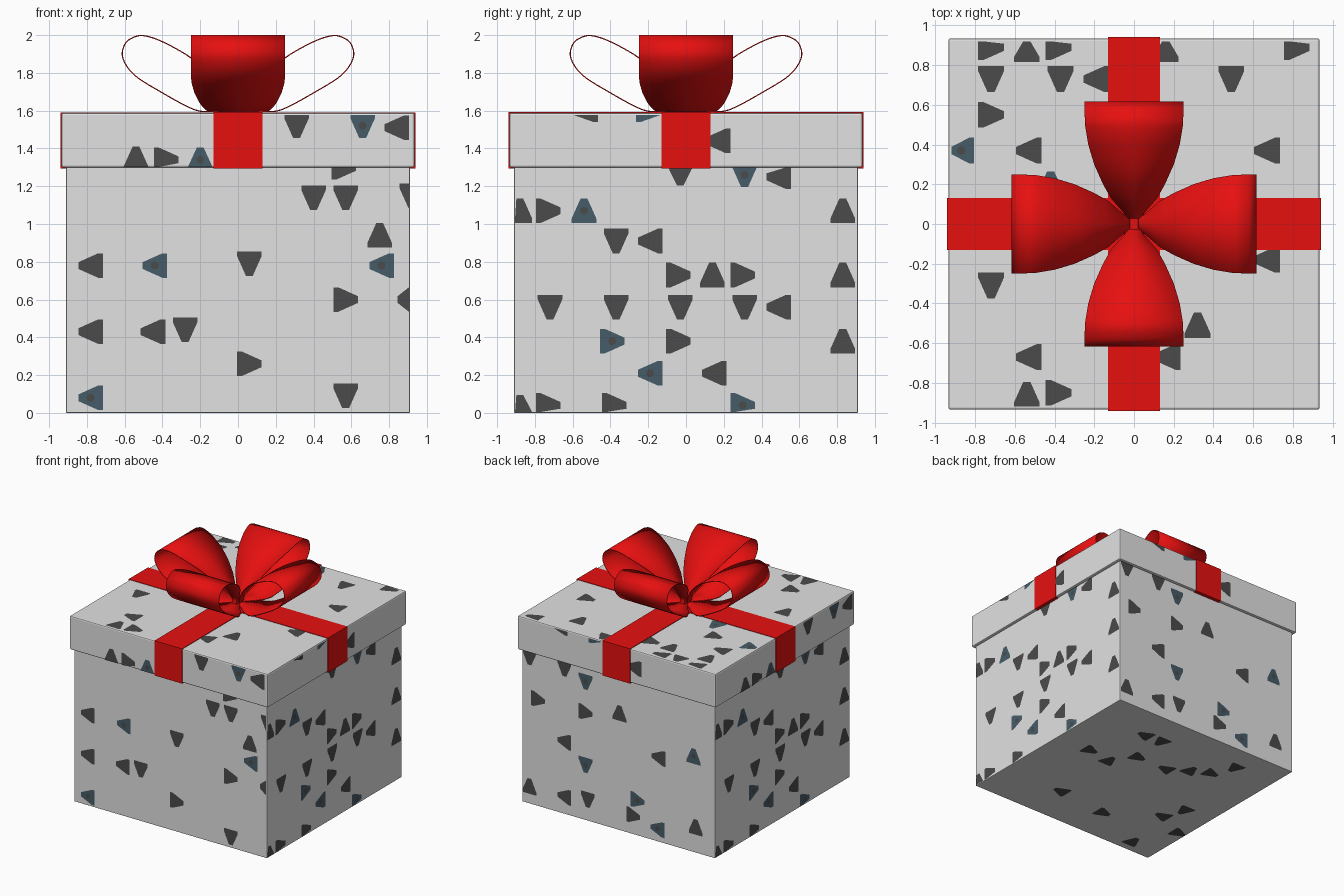
import bpy, bmesh, math
from mathutils import Vector, Matrix

if "Cube" in bpy.data.objects:
    bpy.data.objects.remove(bpy.data.objects["Cube"])


def material(name, rgb):
    m = bpy.data.materials.new(name)
    m.diffuse_color = (*rgb, 1)
    m.use_nodes = True
    m.node_tree.nodes["Principled BSDF"].inputs["Base Color"].default_value = m.diffuse_color
    return m


PAPER = material("pale_grey_paper", (0.76, 0.76, 0.76))
RED = material("red_ribbon", (0.8, 0.005, 0.005))
DARK = material("charcoal_print", (0.07, 0.07, 0.07))
TEAL = material("slate_blue_print", (0.062, 0.11, 0.14))


def finish(name, bm, mats):
    me = bpy.data.meshes.new(name)
    bm.to_mesh(me)
    bm.free()
    ob = bpy.data.objects.new(name, me)
    bpy.context.collection.objects.link(ob)
    for m in mats:
        me.materials.append(m)
    return ob


def box(name, hx, hy, z0, z1, mat, bevel=0):
    bm = bmesh.new()
    bmesh.ops.create_cube(bm, size=1)
    bmesh.ops.scale(bm, vec=(2 * hx, 2 * hy, z1 - z0), verts=bm.verts)
    bmesh.ops.translate(bm, vec=(0, 0, (z0 + z1) / 2), verts=bm.verts)
    if bevel:
        bmesh.ops.bevel(bm, geom=bm.edges[:], offset=bevel, segments=2,
                        profile=0.5, affect='EDGES')
    return finish(name, bm, [mat])


# Box, lid and the ribbon cross over the lid
box("box_body", 0.91, 0.91, 0, 1.5, PAPER, 0.005)
box("lid", 0.935, 0.935, 1.30, 1.587, PAPER, 0.01)
box("ribbon_front_back", 0.13, 0.941, 1.295, 1.592, RED)
box("ribbon_left_right", 0.941, 0.13, 1.295, 1.591, RED)

# Printed triangles: blunt outline pointing up, turned by letter
# (upper case is charcoal, lower case is slate blue with a dark dot)
OUTLINE = [(-.065, -.065), (.065, -.065), (.065, -.04),
           (.018, .065), (-.018, .065), (-.065, -.04)]
TURN = {"U": 0, "L": 90, "D": 180, "R": 270}


def prints(name, u, v, dist, v_range, half, spots):
    u, v = Vector(u), Vector(v)
    n = u.cross(v)
    bm = bmesh.new()

    def polygon(pts, lift, idx):
        # keep each print inside its panel
        pts = [(max(-half, min(half, a)), max(v_range[0], min(v_range[1], b)))
               for a, b in pts]
        f = bm.faces.new([bm.verts.new(u * a + v * b + n * (dist + lift))
                          for a, b in pts])
        f.material_index = idx

    for a, b, way in spots:
        t = math.radians(TURN[way.upper()])
        c, s = math.cos(t), math.sin(t)
        teal = way.islower()
        polygon([(a + x * c - y * s, b + x * s + y * c) for x, y in OUTLINE],
                0.002, int(teal))
        if teal:
            polygon([(a + .022 * math.cos(k * math.pi / 4),
                      b + .022 * math.sin(k * math.pi / 4)) for k in range(8)],
                    0.003, 0)
    bmesh.ops.dissolve_degenerate(bm, dist=1e-5, edges=bm.edges)
    finish(name, bm, [DARK, TEAL])


X, Y, Z = (1, 0, 0), (0, 1, 0), (0, 0, 1)
NX, NY = (-1, 0, 0), (0, -1, 0)
BODY, LID = (0.005, 1.30), (1.302, 1.577)

front = [(-.78, .78, "L"), (-.44, .78, "l"), (.06, .79, "D"), (.75, .94, "U"),
         (.76, .78, "l"), (.57, .60, "R"), (.91, .60, "L"), (-.78, .43, "L"),
         (-.45, .43, "L"), (-.28, .44, "D"), (.06, .26, "R"), (.57, .09, "D"),
         (-.78, .08, "l"), (.40, 1.14, "D"), (.57, 1.14, "D"), (.56, 1.30, "R"),
         (.92, 1.15, "D")]
side = [(-.88, 1.07, "U"), (-.73, 1.07, "R"), (-.54, 1.07, "u"), (-.37, .91, "D"),
        (-.19, .91, "L"), (-.04, .73, "R"), (.14, .73, "U"), (.30, .73, "R"),
        (.83, 1.07, "U"), (.83, .73, "U"), (.83, .38, "U"), (-.72, .56, "D"),
        (-.37, .56, "D"), (-.03, .56, "D"), (.31, .56, "D"), (.49, .56, "L"),
        (-.39, .38, "r"), (-.04, .38, "R"), (-.19, .21, "l"), (.15, .21, "L"),
        (-.88, .03, "U"), (-.73, .04, "R"), (-.38, .04, "R"), (.30, .04, "r"),
        (-.03, 1.27, "D"), (.31, 1.26, "d"), (.49, 1.25, "L")]
back = [(-.84, 1.25, "D"), (-.51, 1.24, "D"), (-.31, 1.18, "d"), (-.76, .91, "R"),
        (-.31, .92, "R"), (.01, 1.0, "U"), (-.51, .62, "L"), (-.31, .47, "d"),
        (.38, .72, "L"), (.71, .82, "u"), (-.84, .15, "U"), (-.51, .15, "L"),
        (-.29, .18, "D"), (.18, .30, "r"), (.14, .16, "R"), (.37, .11, "l"),
        (.73, .22, "U")]
bottom = [(.57, -.13, "L"), (.35, -.10, "D"), (.39, -.60, "R"), (.22, -.60, "U"),
          (.20, -.29, "L"), (-.09, -.29, "R"), (-.26, -.40, "D"), (-.42, -.47, "L"),
          (-.51, -.66, "U"), (.33, .53, "R"), (-.16, .58, "L"), (-.64, .78, "D"),
          (-.56, .31, "R"), (-.64, .13, "U"), (-.84, .44, "L")]
top = [(-.72, .89, "R"), (-.54, .88, "U"), (-.38, .89, "R"), (.16, .88, "U"),
       (.82, .89, "R"), (-.72, .73, "D"), (-.37, .73, "D"), (-.19, .73, "L"),
       (.49, .73, "D"), (-.72, .55, "R"), (-.87, .37, "l"), (-.53, .37, "L"),
       (.67, .37, "L"), (.67, -.18, "L"), (-.72, -.31, "D"), (.32, -.51, "U"),
       (.17, -.67, "L"), (-.53, -.67, "L"), (-.54, -.86, "U"), (-.38, -.85, "R"),
       (-.42, .20, "u")]
lid_front = [(-.54, 1.345, "U"), (-.38, 1.34, "R"), (-.20, 1.34, "u"),
             (.31, 1.52, "D"), (.66, 1.52, "d"), (.84, 1.51, "L")]
lid_side = [(.17, 1.44, "L"), (-.53, 1.605, "L"), (-.20, 1.605, "r")]

prints("front_prints", X, Z, 0.91, BODY, 0.905, front)
prints("right_prints", Y, Z, 0.91, BODY, 0.905, side)
prints("back_prints", NX, Z, 0.91, BODY, 0.905, back)
prints("left_prints", NY, Z, 0.91, BODY, 0.905, side)
prints("bottom_prints", X, NY, 0, (-.9, .9), 0.9, bottom)
prints("top_prints", X, Y, 1.587, (-.92, .92), 0.92, top)
prints("lid_front_prints", X, Z, 0.935, LID, 0.925, lid_front)
prints("lid_right_prints", Y, Z, 0.935, LID, 0.925, lid_side)
prints("lid_back_prints", NX, Z, 0.935, LID, 0.925, lid_side)
prints("lid_left_prints", NY, Z, 0.935, LID, 0.925, lid_front)

# Bow: a loop profile (radius, height), pinched in width towards the knot
LOOP = [(.0, 1.598), (.12, 1.597), (.23, 1.605), (.41, 1.70), (.55, 1.79),
        (.61, 1.88), (.60, 1.95), (.56, 1.985), (.50, 1.997), (.40, 1.965),
        (.25, 1.88), (.13, 1.77), (.05, 1.67), (.015, 1.61)]
WIDTH = [(0, .025), (.05, .045), (.13, .115), (.2, .155), (.3, .2),
         (.4, .23), (.5, .247), (.7, .252)]


def half_width(r):
    for (r0, w0), (r1, w1) in zip(WIDTH, WIDTH[1:]):
        if r <= r1:
            return w0 + (w1 - w0) * max(0, r - r0) / (r1 - r0)
    return WIDTH[-1][1]


def smooth_path(pts, steps=5):
    p = [Vector(q) for q in pts]
    p = [p[0]] + p + [p[-1]]
    out = []
    for a, b, c, d in zip(p, p[1:], p[2:], p[3:]):
        for i in range(steps):
            t = i / steps
            out.append(0.5 * (2 * b + (c - a) * t + (2 * a - 5 * b + 4 * c - d) * t ** 2
                              + (3 * b - a - 3 * c + d) * t ** 3))
    return out + [p[-1]]


def bow_loop(name, angle):
    bm = bmesh.new()
    rows = []
    for r, z in smooth_path(LOOP):
        w = half_width(r)
        rows.append([bm.verts.new((r, w * k, z)) for k in (-1, 0, 1)])
    for a, b in zip(rows, rows[1:]):
        for i in range(2):
            bm.faces.new((a[i], b[i], b[i + 1], a[i + 1]))
    bmesh.ops.rotate(bm, verts=bm.verts, cent=(0, 0, 0),
                     matrix=Matrix.Rotation(math.radians(angle), 3, 'Z'))
    bmesh.ops.recalc_face_normals(bm, faces=bm.faces)
    for f in bm.faces:
        f.smooth = True
    ob = finish(name, bm, [RED])
    mod = ob.modifiers.new("thickness", 'SOLIDIFY')
    mod.thickness = 0.006
    mod.offset = 0


for name, angle in (("right", 0), ("back", 90), ("left", 180), ("front", 270)):
    bow_loop("bow_loop_" + name, angle)

# Small knot where the loops meet
box("bow_knot", 0.022, 0.05, 1.585, 1.64, RED, 0.005)
